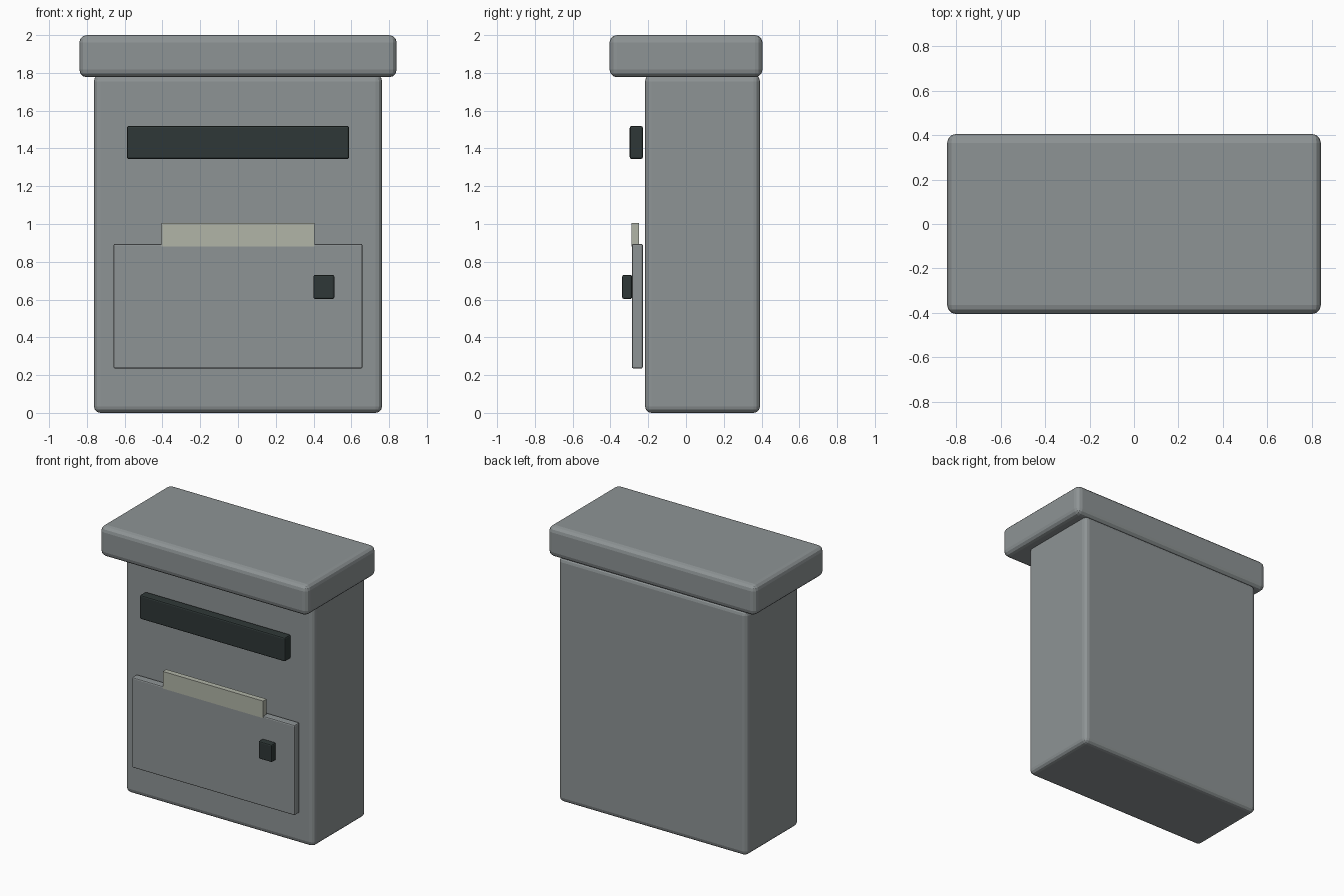
import bpy
import math
from mathutils import Vector

cube = bpy.data.objects.get("Cube")
if cube:
    bpy.data.objects.remove(cube, do_unlink=True)


def material(name, rgb):
    mat = bpy.data.materials.new(name)
    mat.use_nodes = True
    colour = (*rgb, 1.0)
    mat.diffuse_color = colour
    mat.node_tree.nodes["Principled BSDF"].inputs["Base Color"].default_value = colour
    return mat


def box(name, low, high, mat, bevel=0.0, segments=3):
    """Box between two corners, with rounded edges."""
    low, high = Vector(low), Vector(high)
    bpy.ops.mesh.primitive_cube_add(size=1, location=(low + high) / 2)
    obj = bpy.context.object
    obj.name = name
    obj.scale = high - low
    bpy.ops.object.transform_apply(location=False, rotation=False, scale=True)
    obj.data.materials.append(mat)
    if bevel:
        mod = obj.modifiers.new("Rounded edges", "BEVEL")
        mod.width = bevel
        mod.segments = segments
        mod.limit_method = "ANGLE"
        mod.angle_limit = math.radians(40)
    return obj


grey = material("grey metal", (0.27, 0.295, 0.3))
dark = material("dark metal", (0.028, 0.039, 0.038))
paper = material("cream paper", (0.44, 0.46, 0.39))

# Main box and overhanging lid
box("body", (-0.763, -0.217, 0), (0.763, 0.392, 1.79), grey, 0.035)
box("lid", (-0.84, -0.405, 1.777), (0.84, 0.405, 2), grey, 0.04)

# Fittings, standing just proud of the front
box("mail_slot", (-0.588, -0.298, 1.344), (0.588, -0.228, 1.519), dark, 0.01, 2)
box("door", (-0.659, -0.287, 0.235), (0.659, -0.228, 0.895), grey, 0.009, 2)
box("door_latch", (0.4, -0.338, 0.603), (0.51, -0.286, 0.731), dark, 0.009, 2)
box("letter", (-0.405, -0.2885, 0.881), (0.405, -0.249, 1.006), paper)
